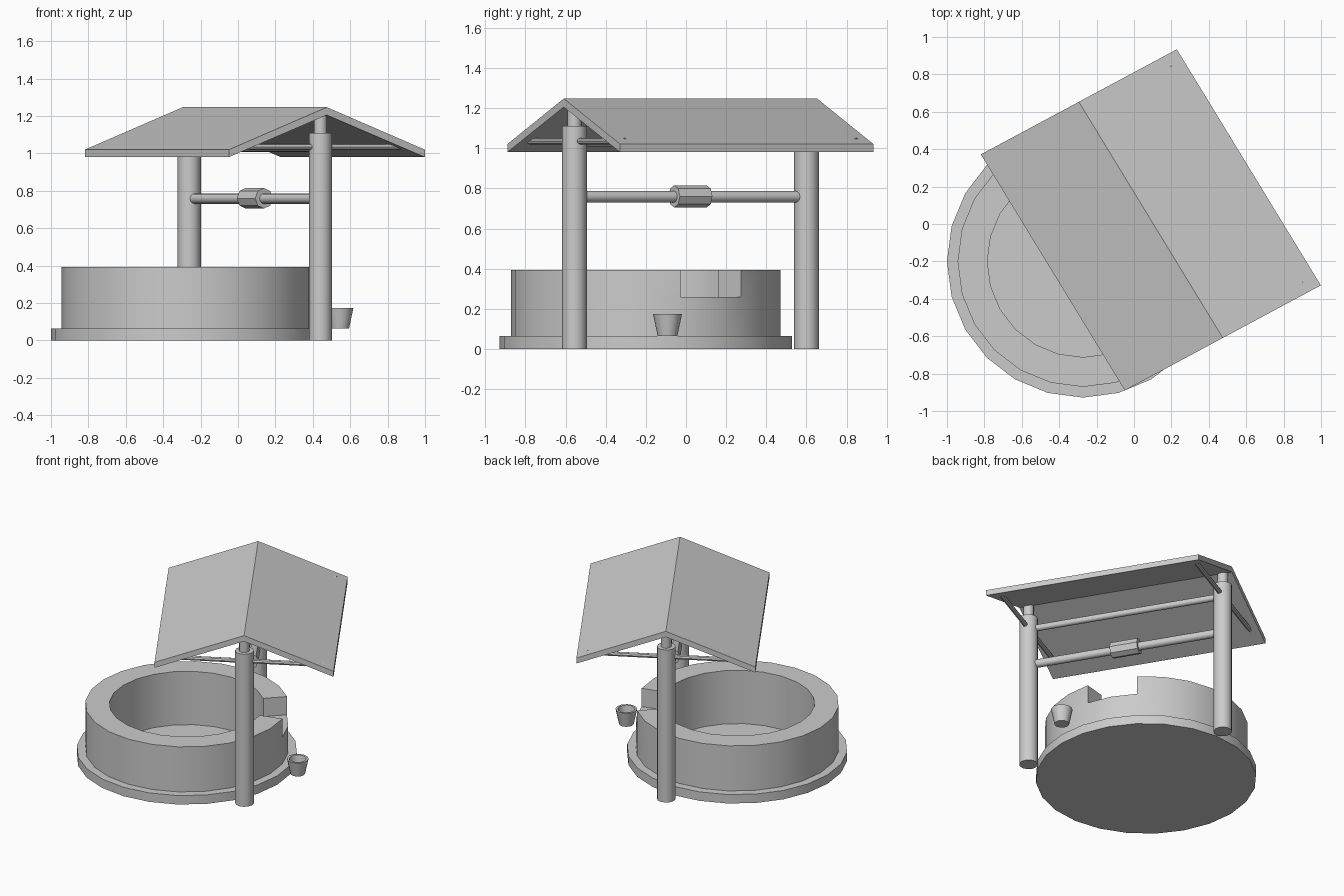
import bpy, bmesh, math
from mathutils import Vector

if "Cube" in bpy.data.objects:
    bpy.data.objects.remove(bpy.data.objects["Cube"])

MID = Vector((0.09, 0.022, 0))           # middle of the post-and-roof frame
RIDGE = Vector((0.385, -0.631, 0))       # half of the ridge
SIDE = Vector((0.524, 0.281, 0))         # ridge to eave
POST = Vector((0.351, -0.578, 0))        # middle to near post


def finish(name, bm):
    bmesh.ops.recalc_face_normals(bm, faces=bm.faces)
    mesh = bpy.data.meshes.new(name)
    bm.to_mesh(mesh)
    bm.free()
    ob = bpy.data.objects.new(name, mesh)
    bpy.context.collection.objects.link(ob)
    bpy.ops.object.select_all(action='DESELECT')
    ob.select_set(True)
    bpy.context.view_layer.objects.active = ob
    bpy.ops.object.shade_smooth_by_angle(angle=math.radians(40))
    return ob


def rod(name, a, b, r, sides=12):
    d = b - a
    bm = bmesh.new()
    bmesh.ops.create_cone(bm, cap_ends=True, segments=sides, radius1=r, radius2=r, depth=d.length)
    ob = finish(name, bm)
    ob.location = (a + b) / 2
    ob.rotation_mode = 'QUATERNION'
    ob.rotation_quaternion = d.to_track_quat('Z', 'Y')
    return ob


def lathe(name, profile, loc, n, gap=(), rim=()):
    """Revolve a profile; in the gap segments the rim points are left out."""
    bm = bmesh.new()
    rings = []
    for i in range(n):
        t = 2 * math.pi * i / n
        rings.append([bm.verts.new((r * math.cos(t), r * math.sin(t), z)) for r, z in profile])
    for i in range(n):
        a, b = rings[i], rings[(i + 1) % n]
        ids = [k for k in range(len(profile)) if not (i in gap and k in rim)]
        for k, m in zip(ids, ids[1:]):
            bm.faces.new((a[k], b[k], b[m], a[m]))
    if gap:
        span = [rim[0] - 1, *rim, rim[-1] + 1]
        for i in (gap[0], gap[-1] + 1):
            bm.faces.new([rings[i][k] for k in span])
    bm.faces.new([r[0] for r in rings])
    bm.faces.new([r[-1] for r in rings])
    finish(name, bm).location = loc


# Round well wall with base step and a notch in the rim
lathe("well_wall", [(0.728, 0), (0.728, 0.065), (0.671, 0.065), (0.671, 0.26), (0.671, 0.393),
                    (0.512, 0.393), (0.512, 0.26), (0.512, 0.005)],
      (-0.272, -0.2, 0), 24, gap=(1, 2), rim=(4, 5))

# Bucket
lathe("bucket", [(0.049, 0.065), (0.072, 0.174), (0.057, 0.174), (0.042, 0.085)],
      (0.545, -0.092, 0), 12)

# Posts, pegs up to the ridge and cross bars under the eaves
cross = SIDE.normalized()
for label, s in (("near", 1), ("far", -1)):
    p = MID + POST * s
    up = lambda z: p + Vector((0, 0, z))
    rod(label + "_post", up(0), up(1.11), 0.062)
    rod(label + "_peg", up(1.1), up(1.215), 0.035)
    rod(label + "_cross_bar", up(1.035) - cross * 0.51, up(1.035) + cross * 0.525, 0.016, 8)

# Upper beam, axle and winding drum
for name, k, z, r, n in (("upper_beam", 1, 1.03, 0.022, 12), ("axle", 1, 0.758, 0.028, 12),
                         ("drum", 0.14, 0.76, 0.055, 8)):
    c = MID + Vector((0, 0, z))
    rod(name, c - POST * k, c + POST * k, r, n)

# Gabled roof: one cross-section extruded along the ridge
section = [(-1, 1.02), (0, 1.247), (1, 1.02), (1, 0.98), (0, 1.205), (-1, 0.98)]
bm = bmesh.new()
ends = [[bm.verts.new(MID + RIDGE * s + SIDE * u + Vector((0, 0, z))) for u, z in section]
        for s in (-1, 1)]
for i in range(6):
    j = (i + 1) % 6
    bm.faces.new((ends[0][i], ends[0][j], ends[1][j], ends[1][i]))
for e in ends:
    bm.faces.new((e[0], e[1], e[4], e[5]))
    bm.faces.new((e[1], e[2], e[3], e[4]))
finish("roof", bm)
